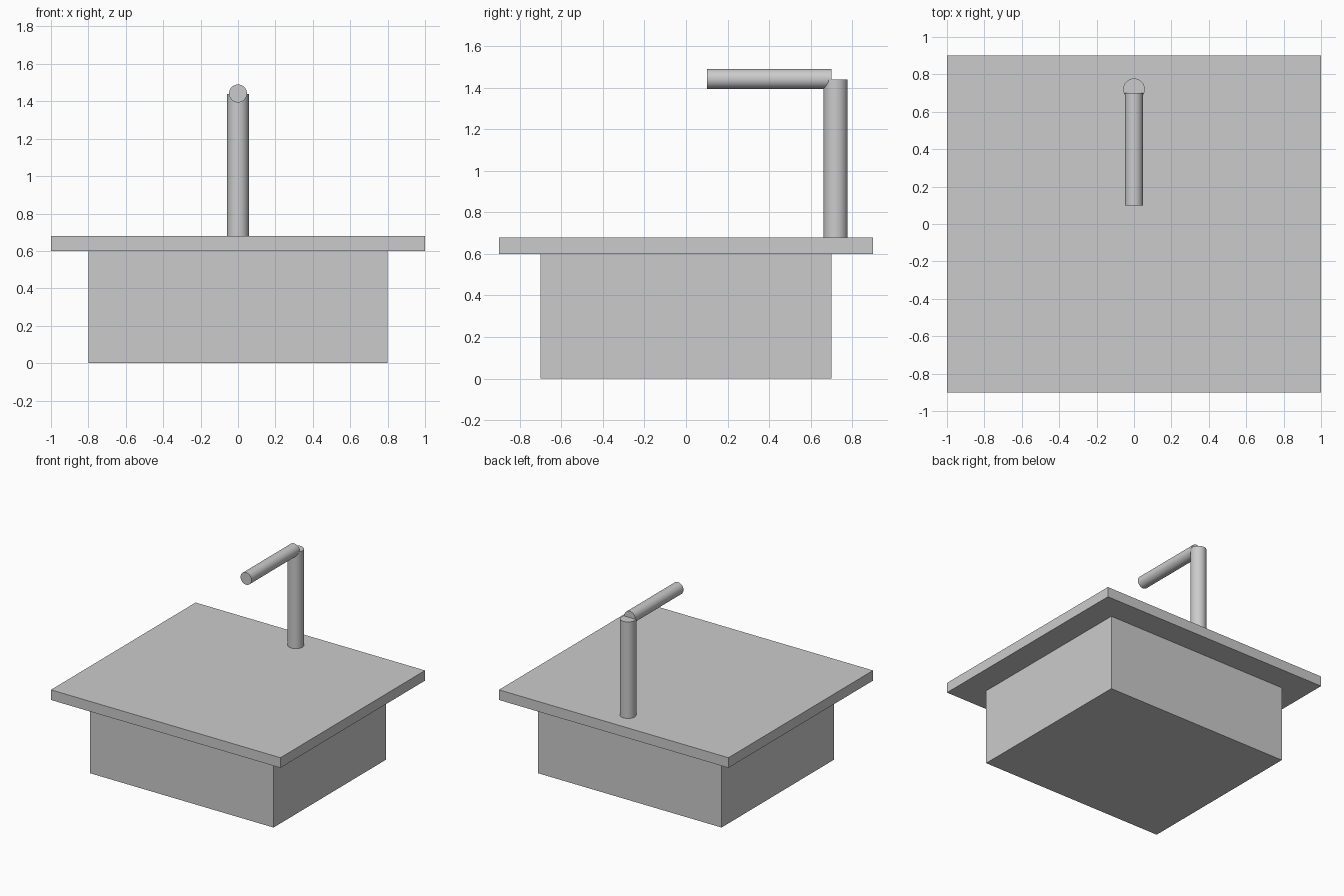
import bpy, math

if "Cube" in bpy.data.objects:
    bpy.data.objects.remove(bpy.data.objects["Cube"])


def box(name, size, centre):
    bpy.ops.mesh.primitive_cube_add(size=1, location=centre)
    ob = bpy.context.object
    ob.name = name
    ob.scale = size
    bpy.ops.object.transform_apply(location=False, rotation=False, scale=True)
    return ob


def pipe(name, radius, length, centre, tilt=0):
    bpy.ops.mesh.primitive_cylinder_add(vertices=32, radius=radius, depth=length,
                                        location=centre, rotation=(tilt, 0, 0))
    ob = bpy.context.object
    ob.name = name
    bpy.ops.object.shade_smooth_by_angle(angle=math.radians(30))
    return ob


# Basin body and overhanging countertop
box("basin_body", (1.6, 1.4, 0.6), (0, 0, 0.3))
box("countertop", (2.0, 1.8, 0.08), (0, 0, 0.64))

# Upright tap post and horizontal spout reaching forward
pipe("tap_post", 0.058, 0.76, (0, 0.72, 1.06))
pipe("tap_spout", 0.048, 0.6, (0, 0.4, 1.442), math.pi / 2)
